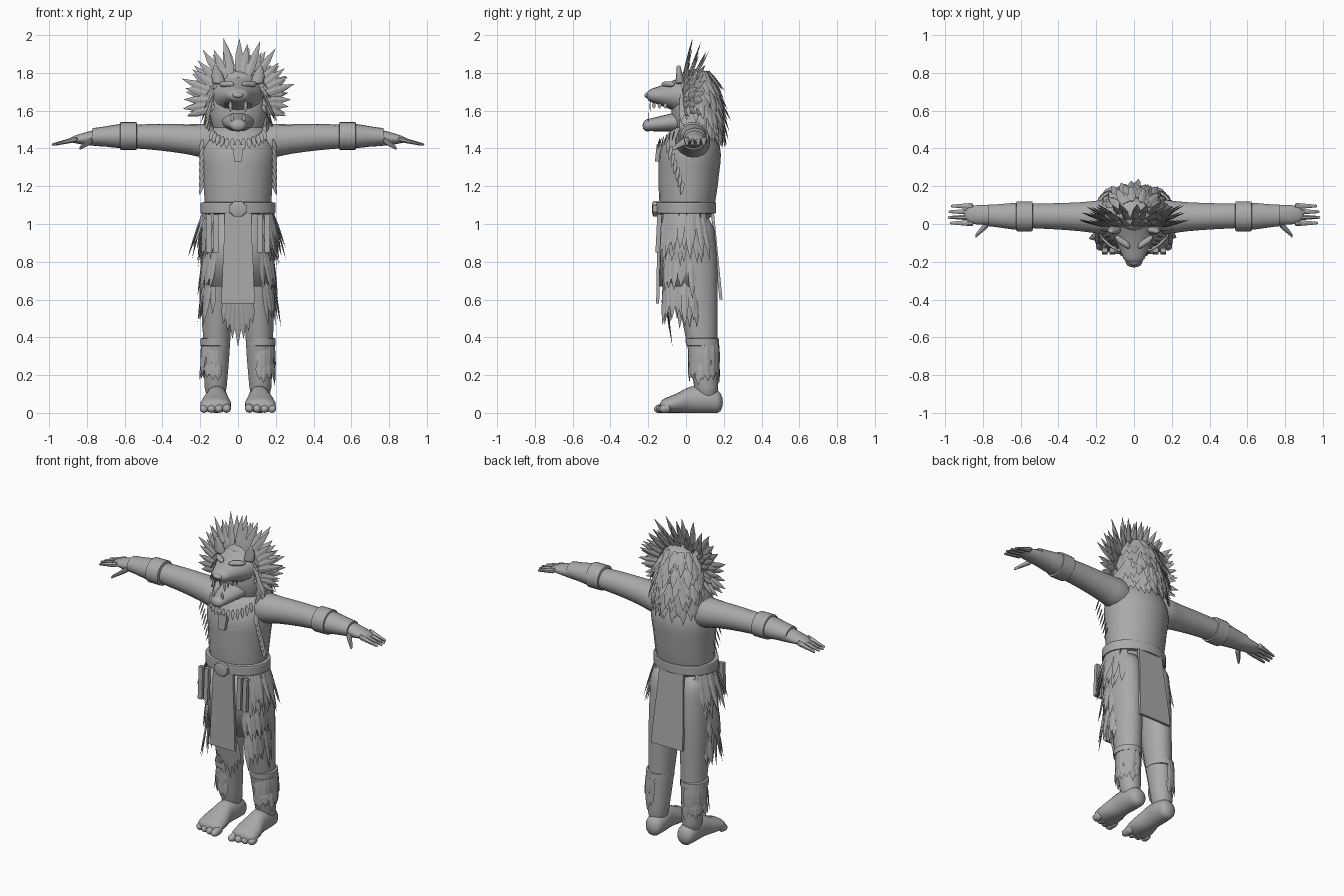
import bpy, bmesh, math, random
from mathutils import Vector

random.seed(4)
cube = bpy.data.objects.get("Cube")
if cube:
    bpy.data.objects.remove(cube)

GREY = (.4, .4, .4, 1)
clay = bpy.data.materials.new("plain_grey")
clay.use_nodes = True
clay.diffuse_color = GREY
clay.node_tree.nodes["Principled BSDF"].inputs["Base Color"].default_value = GREY

FRONT, DOWN = Vector((0, -1, 0)), Vector((0, 0, -1))


def finish(name, bm, smooth=True):
    bmesh.ops.recalc_face_normals(bm, faces=bm.faces)
    mesh = bpy.data.meshes.new(name)
    bm.to_mesh(mesh)
    bm.free()
    mesh.materials.append(clay)
    for face in mesh.polygons:
        face.use_smooth = smooth
    if smooth:
        mesh.set_sharp_from_angle(angle=math.radians(40))
    obj = bpy.data.objects.new(name, mesh)
    bpy.context.collection.objects.link(obj)
    return obj


def bridge(bm, loops):
    """Skin a stack of closed loops and cap both ends."""
    for low, high in zip(loops, loops[1:]):
        for i in range(len(low)):
            bm.faces.new((low[i - 1], low[i], high[i], high[i - 1]))
    bm.faces.new(loops[0])
    bm.faces.new(loops[-1])


def blend(values, t):
    """Smooth curve through evenly spaced values."""
    values = values if isinstance(values, tuple) else (values,)
    last = len(values) - 1
    i = min(int(t * last), last - 1)
    f = t * last - i
    a, b, c, d = (values[max(0, min(k, last))] for k in range(i - 1, i + 3))
    return b + f * (c - a + f * (2*a - 5*b + 4*c - d + f * (3 * (b - c) + d - a))) / 2


def sweep(bm, axis, start, end, wide, deep, side=1, sides=18, cap=.08, bow=0, floor=False):
    """Elliptical tube between two points, with rounded ends and mirrored by side."""
    u, v = {"x": (1, 2), "y": (0, 2), "z": (0, 1)}[axis]
    steps = 16
    loops = []
    for k in range(steps + 1):
        t = (1 - math.cos(math.pi * k / steps)) / 2
        edge = max(0, 1 - min(t, 1 - t) / cap) if cap else 0
        taper = max(.05, math.sqrt(1 - edge * edge))
        centre = Vector(start).lerp(Vector(end), t)
        centre.z += bow * math.sin(math.pi * t)
        if floor:
            centre.z = blend(deep, t)
        loop = []
        for i in range(sides):
            a = math.tau * (i + .5) / sides
            grow = taper * (math.sqrt(2) if sides == 4 else 1)
            p = centre.copy()
            p[u] += blend(wide, t) * grow * math.cos(a)
            p[v] += blend(deep, t) * grow * math.sin(a)
            p.x *= side
            loop.append(bm.verts.new(p))
        loops.append(loop)
    bridge(bm, loops)


def part(name, *shape, **options):
    bm = bmesh.new()
    sweep(bm, *shape, **options)
    return finish(name, bm)


def blade(bm, start, direction, length, width=.022, facing=FRONT):
    """One pointed feather with a raised spine on both faces."""
    d = Vector(direction).normalized()
    across = d.cross(Vector(facing)).normalized()
    spine = across.cross(d) / 4
    loops = []
    for k in range(4):
        t = k / 3
        w = width * math.sin(math.pi * (.15 + .84 * t))
        middle = Vector(start) + d * length * t
        loops.append([bm.verts.new(middle + o * w) for o in (across, spine, -across, -spine)])
    bridge(bm, loops)


def fringe(bm, centre, rx, ry, start, end, count, length, flare=.1, side=1):
    """Feathers hanging from an arc of an ellipse, angles in degrees."""
    for i in range(count):
        a = math.radians(start + (end - start) * (i + random.uniform(.2, .8)) / count)
        out = Vector((math.cos(a) * side, math.sin(a), 0))
        p = Vector((centre[0] * side + out.x * rx, centre[1] + out.y * ry, centre[2]))
        sway = Vector((random.uniform(-.1, .1), 0, 0))
        blade(bm, p, DOWN + sway + out * flare * random.uniform(.6, 1.3),
              length * random.uniform(.7, 1.1), facing=out)


def drape(name, rx, ry, start, end, top, bottom, flare, side):
    """Curved hanging cloth panel."""
    bm = bmesh.new()
    steps = 12
    rows = []
    for z, grow in ((top, 0), (bottom, flare)):
        angles = [math.radians(start + (end - start) * i / steps) for i in range(steps + 1)]
        rows.append([bm.verts.new(((rx + grow) * math.cos(a) * side,
                                   (ry + grow) * math.sin(a), z)) for a in angles])
    low, high = rows
    for i in range(steps):
        bm.faces.new((low[i], low[i + 1], high[i + 1], high[i]))
    finish(name, bm).modifiers.new("thickness", "SOLIDIFY").thickness = .01


# Torso, neck and belt
part("torso", "z", (0, 0, 1), (0, .03, 1.53), (.17, .18, .19, .2, .15), (.13, .15, .16, .16, .1))
part("neck", "z", (0, .03, 1.4), (0, .02, 1.6), .1, .09)
part("belt", "z", (0, 0, 1.05), (0, 0, 1.12), .2, .16, sides=28, cap=.1)
part("buckle", "y", (0, -.18, 1.08), (0, -.14, 1.08), .05, .045, sides=8, cap=.2)

# Head with an open muzzle
part("upper_head", "y", (0, .12, 1.68), (0, -.21, 1.68),
     (.1, .14, .12, .08, .05), (.1, .13, .09, .055, .03))
part("lower_jaw", "y", (0, .03, 1.55), (0, -.23, 1.52), (.1, .07, .04), (.06, .045, .03))
part("nose", "y", (0, -.17, 1.69), (0, -.22, 1.68), .03, .016, cap=.4)
teeth = bmesh.new()
for s in (1, -1):
    blade(teeth, (s * .04, -.19, 1.65), DOWN, .06, .01)
    blade(teeth, (s * .03, -.2, 1.54), -DOWN, .05, .01)
    for i in range(3):
        blade(teeth, (s * (.05 + i / 100), -.17 + i * .03, 1.64), DOWN, .03, .01, (s, 0, 0))
    part("ear", "z", (.1, -.03, 1.74), (.12, -.04, 1.84), (.035, .03, .01), (.025, .01), side=s)
    part("brow", "x", (.02, -.12, 1.74), (.1, -.07, 1.74), .02, .015, side=s, cap=.3)
finish("teeth", teeth, False)

# Feather crown standing up around the face
crown = bmesh.new()
for row in range(3):
    count = 21 - row * 2
    for i in range(count):
        a = math.radians(-22 + 224 * (i + random.uniform(.2, .8)) / count)
        c, h = math.cos(a), math.sin(a)
        reach = (.17 + .07 * max(0, h)) * random.uniform(.8, 1.03) - row * .015
        blade(crown, (.13 * c, row * .025 - .02, 1.65 + .11 * h), (c, .24 + row / 8, h), reach)
finish("feather_crown", crown, False)

# Layered mane down the back and sides of the head
part("mane_base", "z", (0, .04, 1.46), (0, .05, 1.82), (.12, .15, .14, .08), (.09, .12, .11, .07))
mane = bmesh.new()
for row in range(7):
    t = row / 6
    r = .06 + .09 * math.sin(.3 + t * 1.3)
    fringe(mane, (0, .035, 1.81 - .27 * t), r + .01, r, -25, 205, 13 + row * 2, .14, .65 - .45 * t)
finish("back_mane", mane, False)

# Necklace of fangs with a pendant
necklace = bmesh.new()
for i in range(13):
    a = math.radians(200 + 140 * i / 12)
    c, h = math.cos(a), math.sin(a)
    blade(necklace, (.14 * c, .12 * h - .02, 1.52 + .07 * h), (.3 * c, -.25, -1), .06, .013)
finish("fang_necklace", necklace, False)
part("pendant", "z", (0, -.15, 1.33), (0, -.14, 1.42), (.02, .03), .015, sides=4, cap=0)

for s, label in ((1, "left_"), (-1, "right_")):
    # Arm, cuff and hand
    part(label + "arm", "x", (.1, .035, 1.43), (.9, .05, 1.445),
         (.1, .08, .07, .065, .055, .05), (.1, .08, .07, .06, .045, .018), side=s, bow=.025)
    part(label + "cuff", "x", (.53, .04, 1.466), (.63, .04, 1.466), .08, .075, side=s, cap=.1)
    part(label + "bracer", "x", (.6, .04, 1.466), (.77, .045, 1.462), (.074, .058), (.066, .046),
         side=s, cap=0)
    hand = bmesh.new()
    for i in range(4):
        y = .005 + i * .03
        tip = .99 - .012 * abs(i - 1.3)
        sweep(hand, "x", (.85, y, 1.45), (tip, y, 1.42), (.018, .008), (.016, .007), s, 8)
    sweep(hand, "x", (.77, .01, 1.445), (.84, -.065, 1.4), (.028, .012), (.02, .01), s, 8)
    finish(label + "fingers", hand)

    # Leg, foot and toes
    part(label + "leg", "z", (.1, .02, 1.06), (.12, .115, .05),
         (.09, .09, .08, .07, .055), (.12, .12, .1, .075, .06), side=s)
    part(label + "foot", "y", (.11, .195, 0), (.12, -.14, 0),
         (.05, .06, .06, .08, .08), (.055, .07, .07, .05, .035), side=s, floor=True)
    toes = bmesh.new()
    for i in range(4):
        x = .06 + i * .04
        sweep(toes, "y", (x, -.08, 0), (x, -.17 + i / 100, 0), .023, (.03, .02), s, 10, .3, 0, True)
    finish(label + "toes", toes)

    # Shin band with ragged wraps below
    part(label + "shin_band", "z", (.12, .088, .35), (.12, .085, .4), .08, .088, side=s, cap=.15)
    wrap = bmesh.new()
    for row in range(2):
        fringe(wrap, (.12, .095, .365 - row / 10), .073, .078, -110, 100, 13 - row * 4,
               .17 - row * .06, .02, s)
    finish(label + "shin_wrap", wrap, False)

    # Skirt panel, straps and ragged hem
    drape(label + "skirt_panel", .175, .135, -72, 35, 1.06, .67, .02, s)
    skirt = bmesh.new()
    for top, flare in ((1.06, .27), (1.03, .1), (.84, .1), (.71, .1)):
        fringe(skirt, (0, 0, top), .188, .147, -50, 45, 13, .24, flare, s)
    finish(label + "skirt_fringe", skirt, False)
    straps = bmesh.new()
    for x in (.115, .155):
        sweep(straps, "z", (x, -.15, .85), (x, -.14, 1.05), .014, .012, s, 4, 0)
    finish(label + "skirt_straps", straps)

    # Ragged trim down the vest edge
    trim = bmesh.new()
    for i in range(7):
        blade(trim, (s * .185, -.09 + i / 80, 1.45 - i / 27), (s / 4, -.15, -1), .08, .015, (s, -1, 0))
    finish(label + "vest_trim", trim, False)

# Front and back aprons, with long feathers under the front one
part("front_apron", "z", (0, -.15, .58), (0, -.142, 1.06), (.088, .07), .008, sides=4, cap=0)
part("back_apron", "z", (0, .185, .6), (0, .14, 1.06), (.11, .085), .008, sides=4, cap=0)
tail = bmesh.new()
for i in range(-3, 4):
    blade(tail, (i * .018, -.115, .64), (i / 20, .15, -1), .29 - abs(i) * .04)
finish("apron_feathers", tail, False)
